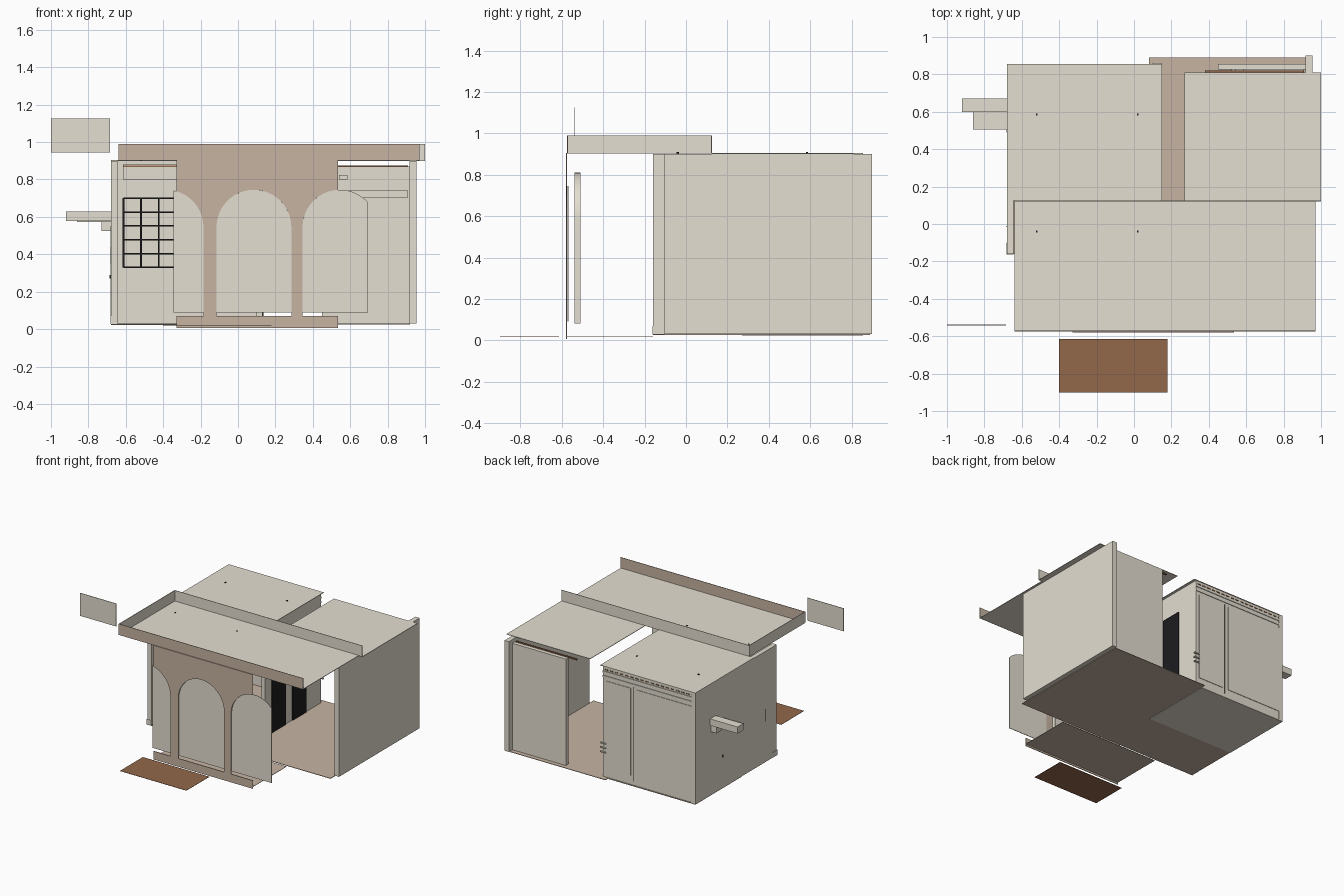
import bpy, bmesh, math

def mat(name, r, g, b):
    m = bpy.data.materials.new(name)
    m.diffuse_color = (r, g, b, 1)
    return m

CREAM = mat("cream plaster", 0.78, 0.735, 0.635)
TAN = mat("tan stone", 0.57, 0.455, 0.36)
BROWN = mat("brown wood", 0.29, 0.137, 0.068)
BLACK = mat("black metal", 0.012, 0.012, 0.014)

def prism(name, m, pts, y0, y1):
    """Extrude an x-z outline along y."""
    bm = bmesh.new()
    f = bm.faces.new([bm.verts.new((x, y0, z)) for x, z in pts])
    ext = bmesh.ops.extrude_face_region(bm, geom=[f])
    vs = [g for g in ext["geom"] if isinstance(g, bmesh.types.BMVert)]
    bmesh.ops.translate(bm, verts=vs, vec=(0, y1 - y0, 0))
    bmesh.ops.recalc_face_normals(bm, faces=bm.faces)
    me = bpy.data.meshes.new(name)
    bm.to_mesh(me)
    bm.free()
    me.materials.append(m)
    for p in me.polygons:
        p.use_smooth = True
    me.set_sharp_from_angle(angle=math.radians(30))
    ob = bpy.data.objects.new(name, me)
    bpy.context.collection.objects.link(ob)
    return ob

def box(name, m, x0, x1, y0, y1, z0, z1):
    return prism(name, m, [(x0, z0), (x1, z0), (x1, z1), (x0, z1)], y0, y1)

def arc(cx, cz, r, a0, a1, n=24):
    return [(cx + r * math.cos(a0 + (a1 - a0) * i / n),
             cz + r * math.sin(a0 + (a1 - a0) * i / n)) for i in range(n + 1)]

# Floors
box("main_floor", TAN, -0.68, 0.92, -0.16, 0.855, 0.026, 0.03)
box("back_threshold", TAN, 0.08, 0.917, 0.855, 0.89, 0.026, 0.03)
box("left_room_subfloor", CREAM, -0.68, 0.08, 0.27, 0.855, 0.023, 0.026)
box("terrace_floor", TAN, -0.33, 0.535, -0.575, -0.16, 0.018, 0.021)
box("door_mat_step", BROWN, -0.40, 0.18, -0.90, -0.615, 0.017, 0.019)

# Arcade facade: one outline with two cut-off arches and a full one
R, SPRING, BASE = 0.2, 0.545, 0.07
pts = [(-0.33, 0.905)]
pts += arc(-0.385, SPRING, R, math.acos(0.055 / R), 0)
pts += [(-0.185, BASE), (-0.115, BASE)]
pts += arc(0.085, SPRING, R, math.pi, 0, 40)
pts += [(0.285, BASE), (0.345, BASE)]
pts += arc(0.545, SPRING, R, math.pi, math.pi - math.acos(0.01 / R))
pts += [(0.535, 0.905)]
prism("arcade_facade", TAN, pts, -0.58, -0.574)
box("arcade_base", TAN, -0.33, 0.535, -0.58, -0.574, 0.005, BASE)

# Thin infill panels behind the arches
def arch_panel(name, cx, a0, a1):
    top = arc(cx, SPRING, R, a0, a1, 32)
    prism(name, CREAM, [(top[0][0], 0.09)] + top + [(top[-1][0], 0.09)], -0.572, -0.568)

arch_panel("left_arch_panel", -0.385, math.acos(0.04 / R), 0)
arch_panel("middle_arch_panel", 0.085, math.pi, 0)
arch_panel("right_arch_panel", 0.545, math.pi, math.acos(0.15 / R))

# Inner arch lining behind the middle panel
outer = [(-0.145, 0.08)] + arc(0.085, 0.58, 0.23, math.pi, 0, 32) + [(0.315, 0.08)]
inner = [(-0.140, 0.08)] + arc(0.085, 0.58, 0.225, math.pi, 0, 32) + [(0.310, 0.08)]
prism("inner_arch_lining", CREAM, outer + inner[::-1], -0.54, -0.51)

# Outer walls
box("right_wall", CREAM, 0.917, 0.955, -0.105, 0.90, 0.03, 0.90)
box("left_wall", CREAM, -0.68, -0.645, -0.16, 0.855, 0.03, 0.90)
box("left_plinth_block", CREAM, -0.683, -0.645, -0.163, -0.10, 0.028, 0.07)
box("left_back_wall", CREAM, -0.68, 0.13, 0.825, 0.85, 0.03, 0.90)
box("right_back_wall", CREAM, 0.45, 0.917, 0.825, 0.855, 0.03, 0.87)
box("inner_side_wall", CREAM, 0.10, 0.13, 0.15, 0.85, 0.03, 0.90)

# Black glazed doors on the inner side wall
for i, y in enumerate((0.23, 0.49)):
    box(f"black_door_{i}", BLACK, 0.13, 0.137, y, y + 0.17, 0.03, 0.72)

# Roofs and parapets
box("front_roof", CREAM, -0.64, 0.97, -0.57, 0.125, 0.902, 0.906)
box("left_roof", CREAM, -0.68, 0.15, 0.125, 0.855, 0.900, 0.904)
box("right_roof", CREAM, 0.27, 1.0, 0.125, 0.81, 0.900, 0.904)
box("front_parapet", TAN, -0.64, 0.97, -0.574, -0.570, 0.903, 0.99)
box("left_parapet", CREAM, -0.64, -0.636, -0.57, 0.125, 0.903, 0.99)
box("back_parapet", CREAM, -0.64, 1.0, 0.121, 0.125, 0.903, 0.99)

# Detached panel beside the roof
box("side_panel", CREAM, -1.0, -0.685, -0.542, -0.538, 0.945, 1.125)

# Small roof fittings
for i, (x, y) in enumerate([(x, y) for x in (-0.52, 0.02) for y in (-0.04, 0.585)]):
    box(f"roof_fitting_{i}", BLACK, x - 0.005, x + 0.005, y - 0.005, y + 0.005, 0.90, 0.909)

# Gridded window inside the left room
X0, X1, Z0, Z1 = -0.612, -0.235, 0.33, 0.70
for i in range(5):
    x = X0 + (X1 - X0) * i / 4
    box(f"window_upright_{i}", BLACK, x - 0.005, x + 0.005, 0.812, 0.825, Z0, Z1)
for i in range(6):
    z = Z0 + (Z1 - Z0) * i / 5
    box(f"window_crossbar_{i}", BLACK, X0, X1, 0.812, 0.825, z - 0.004, z + 0.004)

# Wall rails inside
box("left_inner_band", CREAM, -0.615, 0.10, 0.815, 0.825, 0.80, 0.88)
box("left_inner_rail", BROWN, -0.615, 0.10, 0.810, 0.820, 0.866, 0.874)
box("right_inner_rail", BROWN, 0.38, 0.91, 0.810, 0.822, 0.866, 0.876)
box("right_inner_ledge", CREAM, 0.52, 0.91, 0.80, 0.825, 0.705, 0.74)
box("right_wall_hook", CREAM, 0.54, 0.585, 0.80, 0.825, 0.80, 0.825)

# Back cornice with brown dashes
for i, z in enumerate((0.85, 0.815)):
    box(f"back_cornice_{i}", CREAM, -0.68, 0.13, 0.85, 0.855, z, z + 0.014)
for i in range(18):
    x = -0.67 + i * 0.0445
    box(f"cornice_dash_{i}", BROWN, x, x + 0.028, 0.85, 0.854, 0.874, 0.881)

# Back wall panels, seam and brackets
box("back_panel_wide", CREAM, -0.65, -0.17, 0.85, 0.854, 0.10, 0.79)
box("back_panel_narrow", CREAM, -0.115, 0.10, 0.85, 0.854, 0.10, 0.79)
box("back_seam", BLACK, -0.143, -0.139, 0.85, 0.852, 0.06, 0.80)
for i in range(3):
    z = 0.22 + i * 0.035
    box(f"back_bracket_{i}", CREAM, 0.10, 0.15, 0.845, 0.86, z, z + 0.008)

# Left side door, canopy and slit
box("side_door", CREAM, -0.683, -0.68, 0.49, 0.65, 0.03, 0.55)
box("side_door_handle", BLACK, -0.686, -0.683, 0.51, 0.52, 0.27, 0.29)
box("canopy_beam", CREAM, -0.92, -0.68, 0.60, 0.67, 0.578, 0.63)
box("canopy_shelf", CREAM, -0.86, -0.68, 0.505, 0.60, 0.574, 0.58)
box("canopy_bracket", CREAM, -0.73, -0.68, 0.60, 0.66, 0.525, 0.578)
box("side_slit", BLACK, -0.682, -0.68, -0.017, -0.012, 0.35, 0.44)
